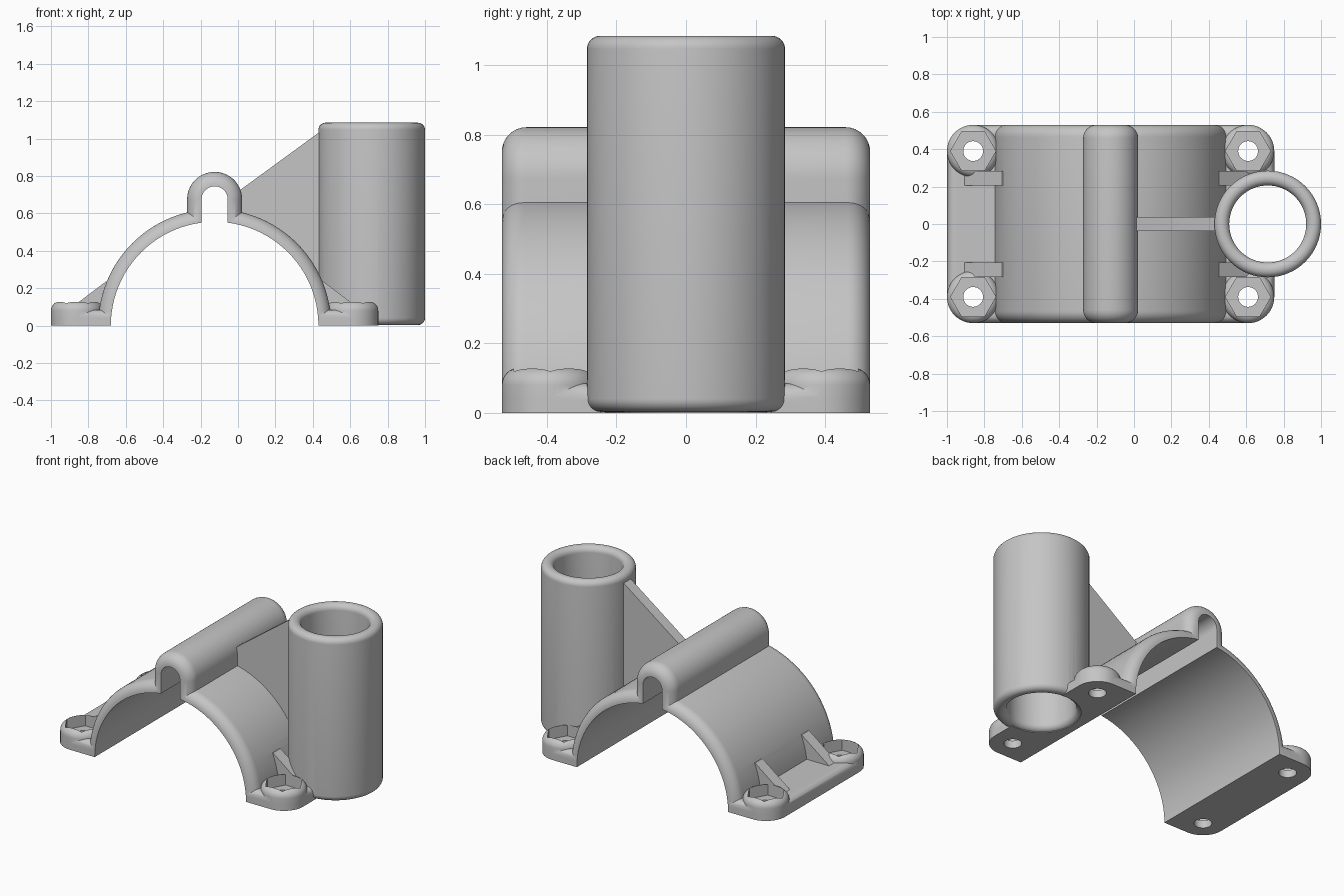
import bpy, bmesh
from math import sin, cos, pi
from mathutils import Vector

cube = bpy.data.objects.get("Cube")
if cube:
    bpy.data.objects.remove(cube)

CX = -0.125            # centre line of the saddle
HALF_Y = 0.53          # half length of the saddle
TUBE_X = 0.715

grey = bpy.data.materials.new("plain_grey")
grey.use_nodes = True
grey.diffuse_color = (0.56, 0.56, 0.56, 1)
grey.node_tree.nodes["Principled BSDF"].inputs["Base Color"].default_value = grey.diffuse_color


def loft(name, loops, closed=False):
    """Skin a row of matching loops; cap the ends, or join last to first."""
    bm = bmesh.new()
    rings = [[bm.verts.new(p) for p in loop] for loop in loops]
    pairs = list(zip(rings, rings[1:]))
    if closed:
        pairs.append((rings[-1], rings[0]))
    else:
        bm.faces.new(rings[0])
        bm.faces.new(rings[-1])
    for a, b in pairs:
        for i in range(len(a)):
            j = (i + 1) % len(a)
            bm.faces.new((a[i], a[j], b[j], b[i]))
    bmesh.ops.recalc_face_normals(bm, faces=bm.faces)
    mesh = bpy.data.meshes.new(name)
    bm.to_mesh(mesh)
    bm.free()
    mesh.materials.append(grey)
    ob = bpy.data.objects.new(name, mesh)
    bpy.context.collection.objects.link(ob)
    return ob


def fillet(size, steps=8):
    """(inset, distance from the end) around a quarter round, wall to end."""
    return [(size * (1 - cos(a)), size * (1 - sin(a)))
            for a in (pi / 2 * i / steps for i in range(steps + 1))]


def tunnel(name, radius, z, z_low, half_y, round_size=0):
    """Half-round bar along y with straight legs and rounded ends."""
    def loop(r, y):
        arc = [Vector((CX + r * cos(pi * i / 48), y, z + r * sin(pi * i / 48)))
               for i in range(49)]
        return arc + [Vector((CX - r, y, z_low)), Vector((CX + r, y, z_low))]
    ends = fillet(round_size) if round_size else [(0, 0)]
    return loft(name, [loop(radius - i, -half_y + d) for i, d in ends[::-1]]
                + [loop(radius - i, half_y - d) for i, d in ends])


def circle(x, y, z, r, sides=48):
    return [Vector((x + r * cos(2 * pi * i / sides), y + r * sin(2 * pi * i / sides), z))
            for i in range(sides)]


def post(name, x, y, z0, z1, r, sides=48):
    return loft(name, [circle(x, y, z0, r, sides), circle(x, y, z1, r, sides)])


def slab(name, outline, y0, y1):
    """Flat upright plate from an x-z outline."""
    return loft(name, [[Vector((x, y, z)) for x, z in outline] for y in (y0, y1)])


def rounded_plate(name, x0, x1, top, corner, edge):
    """Plate with round corners and a rounded top edge."""
    def loop(inset, z):
        r = corner - inset
        pts = []
        for k, (sx, sy) in enumerate(((1, 1), (-1, 1), (-1, -1), (1, -1))):
            mx = x1 - corner if sx > 0 else x0 + corner
            my = sy * (HALF_Y - corner)
            for i in range(13):
                a = pi / 2 * (k + i / 12)
                pts.append(Vector((mx + r * cos(a), my + r * sin(a), z)))
        return pts
    return loft(name, [loop(0, -0.1)] + [loop(i, top - d) for i, d in fillet(edge)])


def combine(body, op, parts):
    """Apply one boolean per part, then remove the parts."""
    for part in parts:
        mod = body.modifiers.new(part.name, "BOOLEAN")
        mod.operation = op
        mod.solver = "EXACT"
        mod.object = part
        part.hide_render = True
    bpy.context.view_layer.update()
    done = bpy.data.meshes.new_from_object(
        body.evaluated_get(bpy.context.evaluated_depsgraph_get()))
    body.modifiers.clear()
    body.data = done
    for part in parts:
        bpy.data.objects.remove(part)


# Saddle arch, cable ridge and foot flanges
body = tunnel("clamp_body", 0.623, 0, -0.1, HALF_Y, 0.065)
adds = [tunnel("ridge", 0.147, 0.675, 0.45, HALF_Y, 0.071),
        rounded_plate("left_flange", -1.0, -0.5, 0.085, 0.14, 0.045),
        rounded_plate("right_flange", 0.25, 0.75, 0.085, 0.14, 0.045)]

# Bolt bosses with hexagon pockets, and gussets, mirrored about the saddle
cuts = []
for sx in (-1, 1):
    bx = CX + sx * 0.735
    for sy in (-1, 1):
        by = sy * 0.39
        adds.append(loft("boss", [circle(bx, by, -0.1, 0.14)]
                         + [circle(bx, by, 0.13 - d, 0.14 - i) for i, d in fillet(0.05)]))
        gusset = [(CX + sx * u, z) for u, z in
                  ((0.5, 0.02), (0.79, 0.02), (0.79, 0.078), (0.58, 0.237), (0.5, 0.237))]
        adds.append(slab("gusset", gusset, sy * 0.205, sy * 0.283))
        cuts.append(post("hex_pocket", bx, by, 0.05, 0.25, 0.121, 6))
        cuts.append(post("bolt_hole", bx, by, -0.2, 0.2, 0.053, 32))

# Rib bracing the tube
adds.append(slab("tube_rib", [(-0.03, 0.55), (-0.03, 0.695), (0.47, 1.06), (0.47, 0.04)],
                 -0.037, 0.037))
combine(body, "UNION", adds)

# Hollow out the saddle, the ridge channel and the tube seat, trim the base
cuts += [tunnel("saddle_bore", 0.555, 0, -0.3, 0.8),
         tunnel("channel", 0.07, 0.675, 0.3, 0.8),
         post("tube_seat", TUBE_X, 0, -0.2, 1.3, 0.235),
         slab("base_trim", [(-2, -0.5), (2, -0.5), (2, 0), (-2, 0)], -2, 2)]
combine(body, "DIFFERENCE", cuts)

# Upright tube with rounded rims, as a closed wall section turned about z
wall = []
for r, side in ((0.285, 1), (0.206, -1)):
    rim = [(r - side * i, d) for i, d in fillet(0.038)]
    face = [(x, 0.003 + d) for x, d in rim[::-1]] + [(x, 1.085 - d) for x, d in rim]
    wall += face[::side]
tube = loft("tube", [circle(TUBE_X, 0, z, r, 64) for r, z in wall], closed=True)
combine(body, "UNION", [tube])

bpy.context.view_layer.objects.active = body
body.select_set(True)
bpy.ops.object.shade_smooth_by_angle(angle=0.6)
